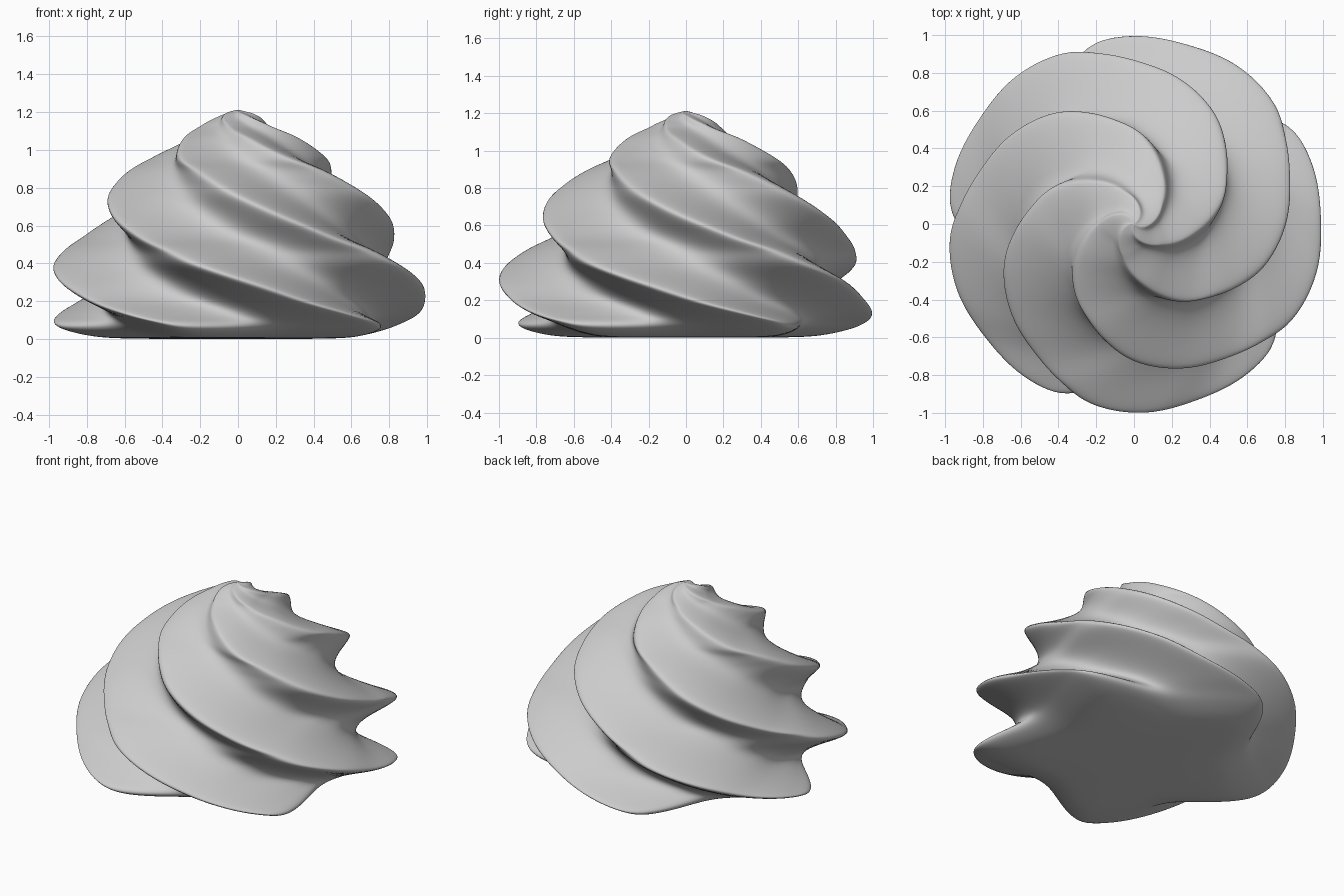
import bpy, bmesh, math

if "Cube" in bpy.data.objects:
    bpy.data.objects.remove(bpy.data.objects["Cube"])

# Ridge path: turn (in fifths of a circle), height, ridge radius
PATH = [(-1.0, 1.212, .008), (-.5, 1.19, .085), (-.1, 1.15, .16), (.1, 1.12, .21),
        (.37, 1.07, .31), (.57, 1.01, .405), (.75, .95, .495), (.94, .895, .57),
        (1.1, .83, .645), (1.28, .745, .73), (1.52, .635, .807), (1.74, .54, .862),
        (1.92, .47, .922), (2.08, .39, .98), (2.29, .30, 1.0), (2.52, .205, .99),
        (2.75, .13, .995), (2.9, .085, .98), (2.97, .05, .92), (3.0, .02, .80),
        (3.01, .005, .66), (3.01, 0, .4)]
LOBES, COLS, STEPS = 5, 300, 6
VALLEY, ROUND = .73, .18


def spline(a, b, c, d, t):
    return tuple(.5 * (2 * q + (r - p) * t + (2 * p - 5 * q + 4 * r - s) * t * t
                       + (3 * q - p - 3 * r + s) * t ** 3)
                 for p, q, r, s in zip(a, b, c, d))


def lobe(t):
    # 1 on a slightly rounded ridge, 0 in the wide valley
    top = math.hypot(1, ROUND)
    return (top - math.hypot(math.sin(LOBES * t / 2), ROUND)) / (top - ROUND)


# Smooth the path into rows
rows = []
for i in range(len(PATH) - 1):
    a, d = PATH[max(i - 1, 0)], PATH[min(i + 2, len(PATH) - 1)]
    rows += [spline(a, PATH[i], PATH[i + 1], d, k / STEPS) for k in range(STEPS)]
rows.append(PATH[-1])

# Twisted five-lobed swirl
bm = bmesh.new()
rings = []
for turn, z, radius in rows:
    phase = math.pi + turn * math.tau / LOBES
    ring = []
    for k in range(COLS):
        t = math.tau * k / COLS
        r = radius * (VALLEY + (1 - VALLEY) * lobe(t))
        ring.append(bm.verts.new((r * math.cos(t + phase), r * math.sin(t + phase), max(z, 0))))
    rings.append(ring)
for hi, lo in zip(rings, rings[1:]):
    for k in range(COLS):
        n = (k + 1) % COLS
        bm.faces.new((hi[k], lo[k], lo[n], hi[n]))
bm.faces.new(rings[0])
bm.faces.new(rings[-1][::-1])
bmesh.ops.recalc_face_normals(bm, faces=bm.faces)
mesh = bpy.data.meshes.new("cream_swirl")
bm.to_mesh(mesh)
bm.free()
mesh.shade_smooth()
swirl = bpy.data.objects.new("cream_swirl", mesh)
bpy.context.collection.objects.link(swirl)
